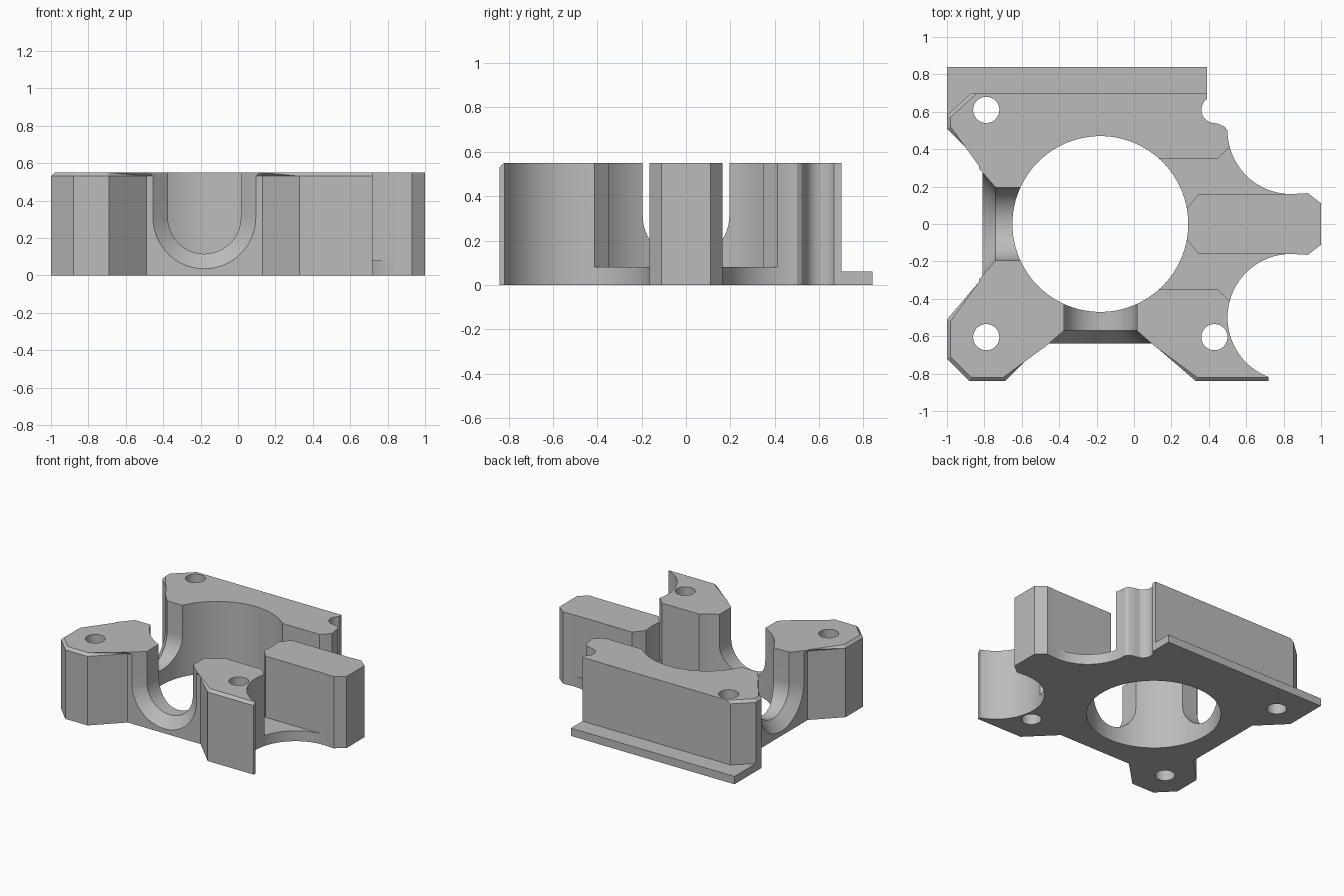
import bpy
import bmesh
from math import radians, cos, sin
from mathutils import Matrix, Vector

if "Cube" in bpy.data.objects:
    bpy.data.objects.remove(bpy.data.objects["Cube"])

HEIGHT, FLOOR, BORE_X = 0.55, 0.08, -0.18

grey = bpy.data.materials.new("plain_grey")
grey.use_nodes = True
grey.diffuse_color = (0.5, 0.5, 0.5, 1)
grey.node_tree.nodes["Principled BSDF"].inputs["Base Color"].default_value = (0.5, 0.5, 0.5, 1)


def arc(cx, cy, r, start, end, steps):
    angles = [radians(start + (end - start) * i / steps) for i in range(steps + 1)]
    return [(cx + r * cos(a), cy + r * sin(a)) for a in angles]


def add_object(name, bm):
    bmesh.ops.recalc_face_normals(bm, faces=bm.faces)
    mesh = bpy.data.meshes.new(name)
    bm.to_mesh(mesh)
    bm.free()
    mesh.materials.append(grey)
    obj = bpy.data.objects.new(name, mesh)
    bpy.context.collection.objects.link(obj)
    return obj


def loft(name, rings, bevel_count=0):
    """Join matching rings; optionally chamfer the top edges of the first points."""
    bm = bmesh.new()
    rows = [[bm.verts.new(p) for p in ring] for ring in rings]
    n = len(rows[0])
    for a, b in zip(rows, rows[1:]):
        for i in range(n):
            j = (i + 1) % n
            bm.faces.new((a[i], a[j], b[j], b[i]))
    bm.faces.new(rows[0])
    bm.faces.new(rows[-1])
    if bevel_count:
        top = rows[-1][:bevel_count]
        edges = [bm.edges.get(pair) for pair in zip(top, top[1:])]
        bmesh.ops.bevel(bm, geom=edges, offset=0.02, segments=1, affect='EDGES')
    return add_object(name, bm)


def prism(name, outline, z0, z1, bevel_count=0):
    rings = [[(x, y, z) for x, y in outline] for z in (z0, z1)]
    return loft(name, rings, bevel_count)


def cut(target, cutter):
    cutter.hide_render = True
    mod = target.modifiers.new("cut", 'BOOLEAN')
    mod.operation, mod.solver, mod.object = 'DIFFERENCE', 'EXACT', cutter
    bpy.context.view_layer.objects.active = target
    bpy.ops.object.modifier_apply(modifier=mod.name)
    bpy.data.objects.remove(cutter)


# Main body: chamfered outer corners, then scooped right side and open screw notch
chamfered = [(-0.87, 0.70), (-1, 0.58), (-1, 0.51), (-0.81, 0.32), (-0.81, -0.32),
             (-1, -0.51), (-1, -0.72), (-0.88, -0.84), (-0.69, -0.84), (-0.49, -0.64),
             (0.13, -0.64), (0.33, -0.84), (0.72, -0.84)]
outline = (chamfered
           + arc(0.84, -0.5, 0.34, 249.4, 90, 32)
           + [(0.93, -0.165), (1, -0.11), (1, 0.11), (0.93, 0.165)]
           + arc(0.84, 0.5, 0.34, 270, 180, 20)
           + [(0.485, 0.52), (0.455, 0.535)]
           + arc(0.43, 0.61, 0.07, 265, 125, 14)
           + [(0.39, 0.70)])
body = prism("mount_body", outline, 0, HEIGHT, len(chamfered))

# Central bore and screw holes
cut(body, prism("bore_cutter", arc(BORE_X, 0, 0.47, 0, 356.25, 95), -0.1, 1))
for x, y in ((-0.79, 0.61), (-0.79, -0.605), (0.43, -0.605)):
    cut(body, prism("screw_cutter", arc(x, y, 0.07, 0, 352.5, 47), -0.1, 1))

# U-shaped windows on the front and the right, flared at the outer face
for wall, turn in ((0.64, 0), (0.81 + BORE_X, -90)):
    rings = []
    for depth, r in ((wall + 0.02, 0.298), (wall - 0.07, 0.195), (0.2, 0.195)):
        section = [(r, 1)] + arc(0, 0.31, r, 0, -180, 32) + [(-r, 1)]
        rings.append([(x, -depth, z) for x, z in section])
    window = loft("window_cutter", rings)
    window.data.transform(Matrix.Translation(Vector((BORE_X, 0, 0)))
                          @ Matrix.Rotation(radians(turn), 4, 'Z'))
    cut(body, window)

# Channels on both sides of the tongue, leaving a thin floor
channel = [(0, 0.08), (0.28, 0.08), (0.345, 0.16), (0.83, 0.16),
           (0.83, 0.45), (0.55, 0.45), (0.45, 0.35), (0, 0.35)]
for side in (1, -1):
    cut(body, prism("channel_cutter", [(x, y * side) for x, y in channel], FLOOR, 1))

# Thin flange along the back
prism("back_flange", [(-1, 0.58), (-0.87, 0.70), (0.39, 0.70), (0.39, 0.84), (-1, 0.84)], 0, 0.06)

# Smooth the curved walls, keep the edges sharp
bpy.ops.object.select_all(action='DESELECT')
body.select_set(True)
bpy.context.view_layer.objects.active = body
bpy.ops.object.shade_smooth_by_angle(angle=radians(20))
